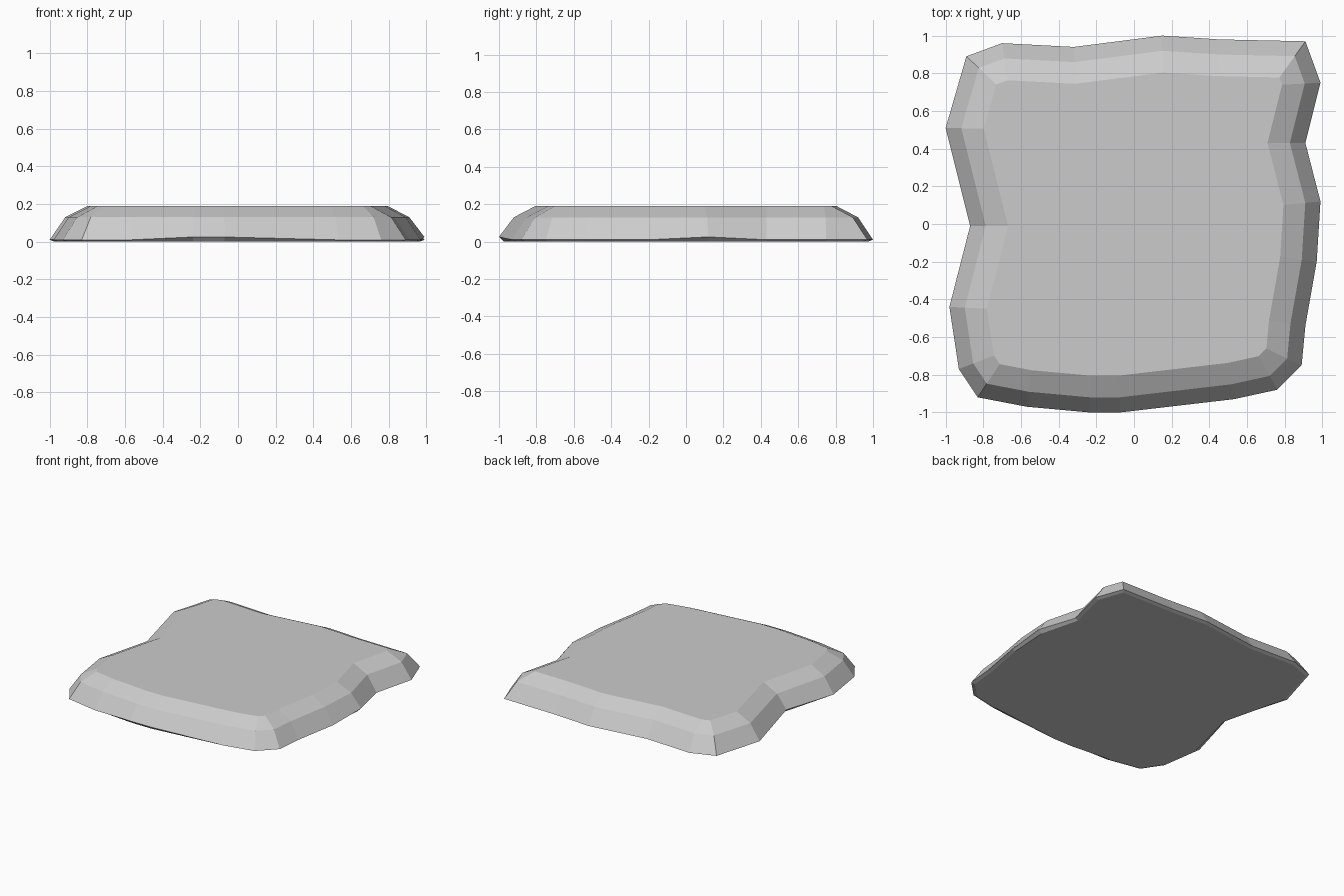
import bpy
import bmesh
from mathutils import Vector

default_cube = bpy.data.objects.get("Cube")
if default_cube:
    bpy.data.objects.remove(default_cube, do_unlink=True)

# Stone colour
stone = bpy.data.materials.new("pale grey stone")
stone.use_nodes = True
grey = (0.6, 0.6, 0.6, 1)
stone.diffuse_color = grey
stone.node_tree.nodes["Principled BSDF"].inputs["Base Color"].default_value = grey

# Worn outline of the slab, counter-clockwise from the front right corner
outline = [
    (-.83, -.92), (-.57, -.97), (-.24, -1), (-.07, -1), (.53, -.93),
    (.76, -.88), (.89, -.75), (.91, -.54), (.97, -.2), (.99, .12),
    (.91, .43), (.99, .75), (.91, .97), (.45, .98), (.15, 1),
    (-.32, .94), (-.7, .96), (-.89, .89), (-1, .51), (-.87, -.01),
    (-.98, -.44), (-.93, -.77),
]
points = [Vector(p) for p in outline]
# Outline points where the lower lip is chipped up from the ground
chipped = {2, 3, 9, 19}


def inward(i):
    """Mitred inward direction at an outline point."""
    here = points[i]
    before = (here - points[i - 1]).normalized()
    after = (points[(i + 1) % len(points)] - here).normalized()
    normals = [Vector((-d.y, d.x)) for d in (before, after)]
    total = (normals[0] + normals[1]).normalized()
    return total / max(total.dot(normals[0]), 0.8)


def add_ring(bm, inset, height, chip=0):
    """One closed loop of vertices, inset from the outline."""
    ring = []
    for i, point in enumerate(points):
        flat = point + inward(i) * inset
        lift = chip if i in chipped else 0
        ring.append(bm.verts.new((flat.x, flat.y, height + lift)))
    return ring


def bridge(bm, low, high):
    """Quads between two loops."""
    for i in range(len(low)):
        j = (i + 1) % len(low)
        bm.faces.new((low[i], low[j], high[j], high[i]))


# Slab: footing, lip, shoulder and top edge
bm = bmesh.new()
rings = [
    add_ring(bm, 0.025, 0),
    add_ring(bm, 0, 0.01, 0.015),
    add_ring(bm, 0.08, 0.13),
    add_ring(bm, 0.195, 0.19),
]
for low, high in zip(rings, rings[1:]):
    bridge(bm, low, high)
bm.faces.new(rings[-1])
bm.faces.new(rings[0][::-1])
bmesh.ops.recalc_face_normals(bm, faces=bm.faces)

mesh = bpy.data.meshes.new("stone_slab")
bm.to_mesh(mesh)
bm.free()
mesh.materials.append(stone)
slab = bpy.data.objects.new("stone_slab", mesh)
bpy.context.collection.objects.link(slab)
